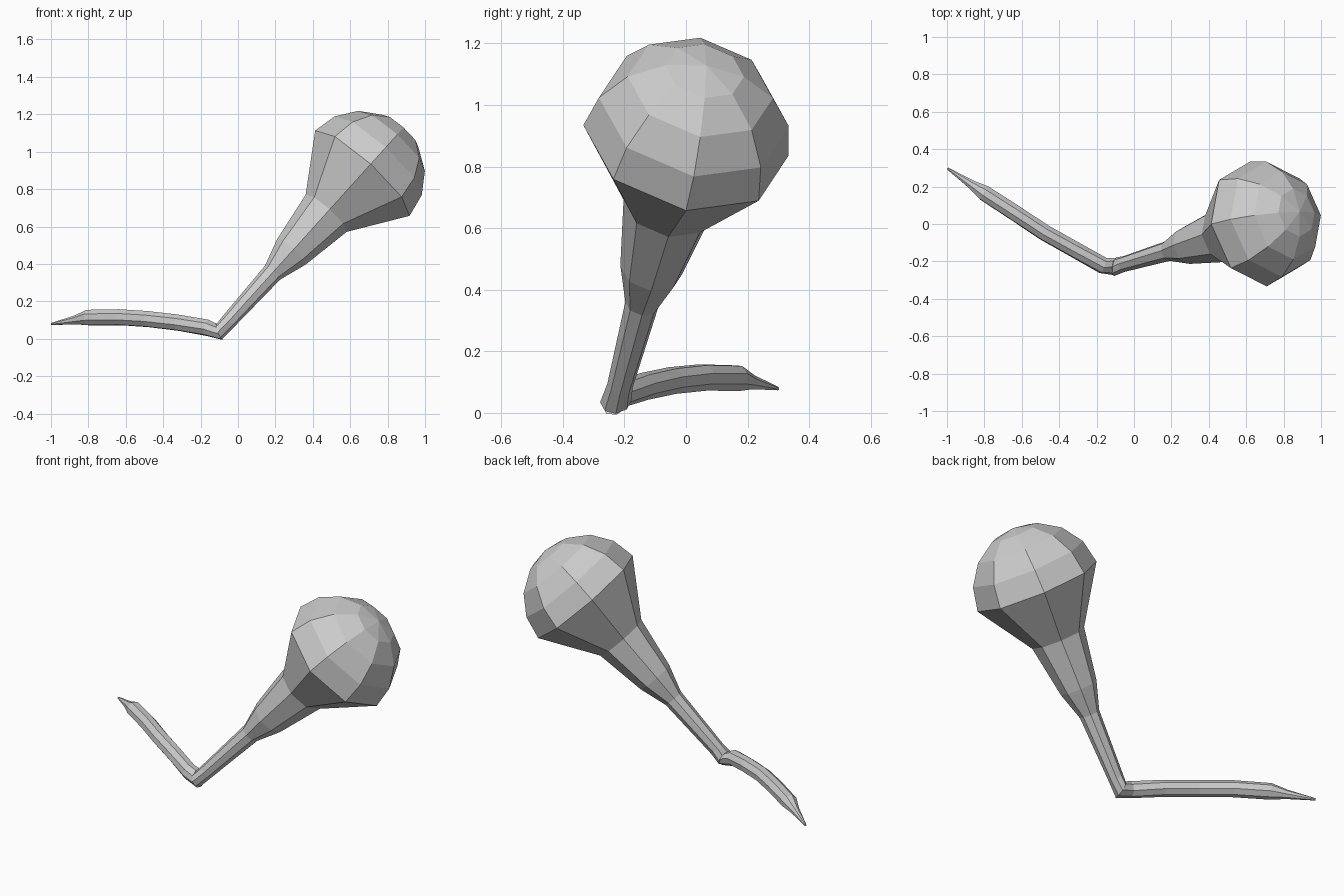
import bpy, bmesh
from math import sin, cos, pi, radians
from mathutils import Vector

if "Cube" in bpy.data.objects:
    bpy.data.objects.remove(bpy.data.objects["Cube"])


def loft(name, rings, ref, sides=8):
    """Skin circular rings (centre, normal, radius, mitre stretch) with flat quads, capped at both ends."""
    bm = bmesh.new()
    loops = []
    for c, n, r, stretch in rings:
        n = n.normalized()
        u = (ref - n * ref.dot(n)).normalized()
        v = n.cross(u)
        loop = []
        for i in range(sides):
            a = 2 * pi * i / sides
            loop.append(bm.verts.new(c + u * (r * cos(a) * stretch) + v * (r * sin(a))))
        loops.append(loop)
    for a, b in zip(loops, loops[1:]):
        for i in range(sides):
            j = (i + 1) % sides
            bm.faces.new((a[i], a[j], b[j], b[i]))
    bm.faces.new(loops[0][::-1])
    bm.faces.new(loops[-1])
    bmesh.ops.remove_doubles(bm, verts=bm.verts, dist=0.0005)
    bmesh.ops.recalc_face_normals(bm, faces=bm.faces)
    me = bpy.data.meshes.new(name)
    bm.to_mesh(me)
    bm.free()
    ob = bpy.data.objects.new(name, me)
    bpy.context.collection.objects.link(ob)
    return ob


joint = Vector((-0.10, -0.228, 0.038))
head = Vector((0.665, 0.0, 0.885))
axis = (head - joint).normalized()

# Root path, thinning to a flattened point
root_path = [(-0.165, -0.222, 0.059, 0.045), (-0.32, -0.135, 0.086, 0.045),
             (-0.48, -0.045, 0.105, 0.045), (-0.63, 0.055, 0.115, 0.045),
             (-0.80, 0.165, 0.113, 0.044), (-0.87, 0.212, 0.100, 0.025),
             (-0.997, 0.297, 0.079, 0.006)]
pts = [joint] + [Vector(p[:3]) for p in root_path]

# Shared mitred ring where root and stem meet
into = Vector((0.87, -0.47, -0.14)).normalized()
mitre = axis + into
bend = axis - into

rings = [(joint, -mitre, 0.043, 1.2)]
for i, p in enumerate(root_path, 1):
    ahead = pts[min(i + 1, len(pts) - 1)]
    rings.append((pts[i], ahead - pts[i - 1], p[3], 1))
loft("root", rings, bend)

# Stem flaring into a faceted bulb head with a domed end
rings = [(joint, mitre, 0.043, 1.2), (joint + axis * 0.07, axis, 0.042, 1)]
length = (head - joint).length
for t, r in ((0.372, 0.055), (0.503, 0.102), (0.747, 0.148), (1.0, 0.34)):
    rings.append((joint + axis * (length * t), axis, r, 1))
for deg in (22.5, 45, 67.5, 90):
    a = radians(deg)
    rings.append((head + axis * (0.335 * sin(a)), axis, max(0.34 * cos(a), 0.002), 1))
loft("stem_and_bulb", rings, Vector((0, -1, 0)))
